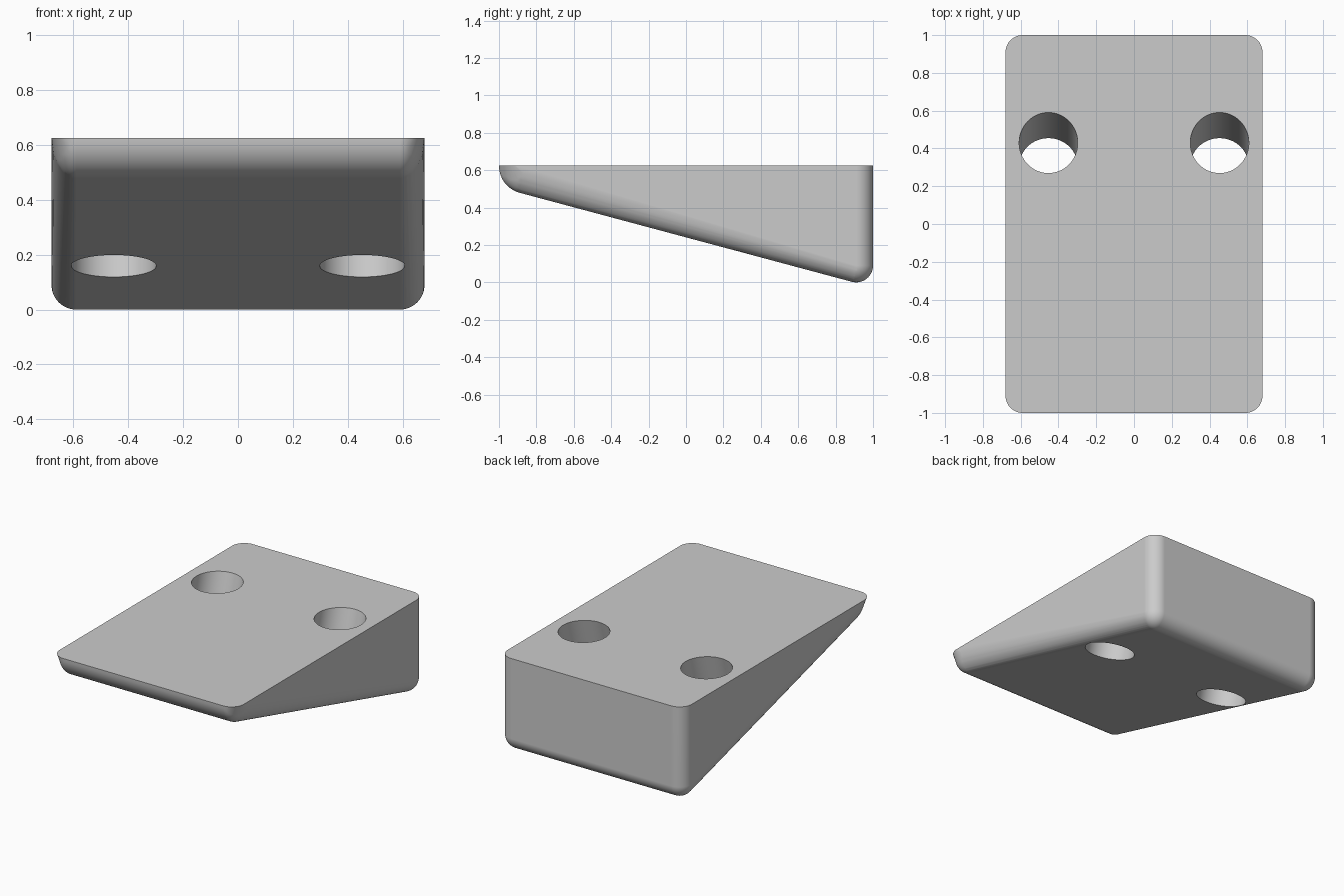
import bpy, bmesh, math
from mathutils import Matrix, Vector

if "Cube" in bpy.data.objects:
    bpy.data.objects.remove(bpy.data.objects["Cube"])

HALF_X, TOP = 0.68, 0.626
R, FRONT_R = 0.09, 0.15            # general fillet, front lower fillet
SLOPE = math.radians(15)

grey = bpy.data.materials.new("light grey")
grey.use_nodes = True
colour = (0.6, 0.6, 0.6, 1)
grey.diffuse_color = colour
grey.node_tree.nodes["Principled BSDF"].inputs["Base Color"].default_value = colour


def make_object(name, bm):
    mesh = bpy.data.meshes.new(name)
    bm.to_mesh(mesh)
    bm.free()
    mesh.materials.append(grey)
    ob = bpy.data.objects.new(name, mesh)
    bpy.context.collection.objects.link(ob)
    return ob


def ball(bm, centre, radii):
    mat = Matrix.Translation(centre) @ Matrix.Diagonal((*radii, 1))
    bmesh.ops.create_uvsphere(bm, u_segments=48, v_segments=24, radius=1, matrix=mat)


# Wedge body: hull around rounded lower corners and the rounded top outline
bm = bmesh.new()
floor = R + math.tan(SLOPE) * (1 - R) - R / math.cos(SLOPE)   # underside height at y = 0
front_z = floor + math.tan(SLOPE) * (1 - FRONT_R) + FRONT_R / math.cos(SLOPE)
for sx in (-1, 1):
    x = sx * (HALF_X - R)
    ball(bm, (x, 1 - R, R), (R, R, R))
    ball(bm, (x, FRONT_R - 1, front_z), (R, FRONT_R, FRONT_R))
    for sy in (-1, 1):
        bmesh.ops.create_circle(bm, segments=48, radius=R,
                                matrix=Matrix.Translation((x, sy * (1 - R), TOP)))
bmesh.ops.delete(bm, geom=[v for v in bm.verts if v.co.z > TOP + 1e-5], context='VERTS')
points = [v.co.copy() for v in bm.verts]
bm.free()
bm = bmesh.new()
for p in points:
    bm.verts.new(p)
hull = bmesh.ops.convex_hull(bm, input=bm.verts[:])
unused = {g for key in ("geom_interior", "geom_unused") for g in hull[key]
          if isinstance(g, bmesh.types.BMVert) and not g.link_faces}
bmesh.ops.delete(bm, geom=list(unused), context='VERTS')
bmesh.ops.remove_doubles(bm, verts=bm.verts[:], dist=1e-5)
bmesh.ops.dissolve_limit(bm, angle_limit=math.radians(0.5), verts=bm.verts[:], edges=bm.edges[:])
bmesh.ops.recalc_face_normals(bm, faces=bm.faces[:])
body = make_object("wedge_body", bm)

# Two round holes, square to the sloping underside
bm = bmesh.new()
for sx in (-1, 1):
    mat = Matrix.Translation((sx * 0.453, 0.368, 0.395)) @ Matrix.Rotation(-SLOPE, 4, 'X')
    bmesh.ops.create_cone(bm, cap_ends=True, segments=64, radius1=0.155, radius2=0.155,
                          depth=1.4, matrix=mat)
cutter = make_object("hole_cutter", bm)
cutter.hide_render = True

bpy.ops.object.select_all(action='DESELECT')
bpy.context.view_layer.objects.active = body
body.select_set(True)
cut = body.modifiers.new("holes", 'BOOLEAN')
cut.operation, cut.solver, cut.object = 'DIFFERENCE', 'EXACT', cutter
bpy.ops.object.modifier_apply(modifier=cut.name)
bpy.data.objects.remove(cutter)

# Smooth fillets and bores, crisp rims, flat large faces
bpy.ops.object.shade_smooth_by_angle(angle=math.radians(30))
flat = body.modifiers.new("flat faces", 'WEIGHTED_NORMAL')
flat.keep_sharp = True
